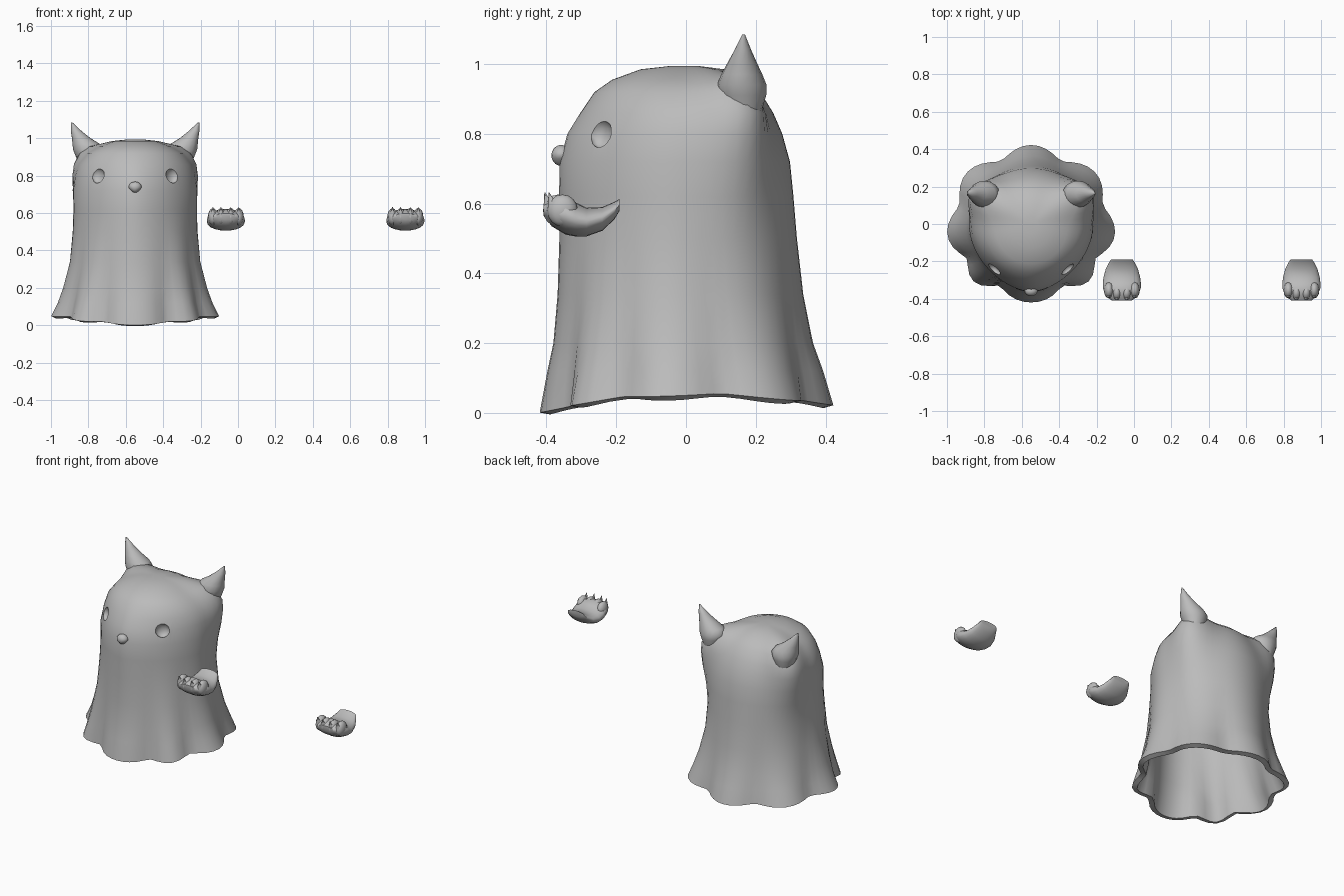
import bpy, bmesh, math
from mathutils import Matrix, Vector

if "Cube" in bpy.data.objects:
    bpy.data.objects.remove(bpy.data.objects["Cube"], do_unlink=True)

grey = bpy.data.materials.new("soft_grey")
grey.use_nodes = True
colour = (0.5, 0.5, 0.5, 1)
grey.diffuse_color = colour
grey.node_tree.nodes["Principled BSDF"].inputs["Base Color"].default_value = colour

CX = -0.55          # sideways position of the ghost
SEG = 64


def smooth(obj, angle):
    bpy.ops.object.select_all(action='DESELECT')
    obj.select_set(True)
    bpy.context.view_layer.objects.active = obj
    bpy.ops.object.shade_smooth_by_angle(angle=math.radians(angle))


def finish(bm, name, angle=60):
    bmesh.ops.recalc_face_normals(bm, faces=bm.faces)
    mesh = bpy.data.meshes.new(name)
    bm.to_mesh(mesh)
    bm.free()
    mesh.materials.append(grey)
    obj = bpy.data.objects.new(name, mesh)
    bpy.context.collection.objects.link(obj)
    smooth(obj, angle)
    return obj


def loft(bm, rings, cap_start=False, cap_end=False):
    loops = [[bm.verts.new(p) for p in ring] for ring in rings]
    n = len(loops[0])
    for a, b in zip(loops, loops[1:]):
        for i in range(n):
            j = (i + 1) % n
            bm.faces.new((a[i], a[j], b[j], b[i]))
    if cap_start:
        bm.faces.new(loops[0])
    if cap_end:
        bm.faces.new(loops[-1])


def ball(bm, centre, size, segments=16, rot=Matrix()):
    m = Matrix.Translation(centre) @ rot @ Matrix.Diagonal((*size, 1))
    return bmesh.ops.create_uvsphere(bm, u_segments=segments, v_segments=segments // 2 + 2,
                                     radius=1, matrix=m)["verts"]


# Sheet body: height, half width, front depth, back depth, fold, ear bulge, front roundness
BODY = [
    (0.04, .418, .385, .388, .034, 0, 2),
    (0.12, .393, .374, .370, .023, 0, 2),
    (0.20, .373, .366, .350, .014, 0, 2),
    (0.34, .344, .362, .330, .006, 0, 1.9),
    (0.50, .332, .361, .316, .002, .004, 1.8),
    (0.62, .329, .364, .308, 0, .022, 1.7),
    (0.72, .328, .362, .298, 0, .046, 1.7),
    (0.80, .316, .340, .276, 0, .070, 1.65),
    (0.86, .296, .303, .250, 0, .089, 1.75),
    (0.92, .248, .262, .213, 0, .104, 1.9),
    (0.955, .190, .212, .170, 0, .102, 2),
    (0.985, .110, .130, .110, 0, .030, 2),
    (0.994, .040, .050, .040, 0, 0, 2),
]


def outline(row, a):
    z, rx, front, back, fold, bulge, power = row
    mid, ry = (back - front) / 2, (back + front) / 2
    c, s = math.cos(a), math.sin(a)
    n = power if s < 0 else 2
    r = (abs(c / rx) ** n + abs(s / ry) ** n) ** (-1 / n)
    # Broad pleats with soft valleys, slightly uneven around the hem
    side = math.atan2(s, abs(c))
    shift = math.radians(8 * abs(c) - 28 * abs(c) * max(0, -s) ** 4)
    pleat = 2 * math.hypot(math.cos(4 * (side + shift)), .25) - 1.05
    r += fold * pleat + bulge * math.exp(-((side - 0.60) / 0.34) ** 2)
    if row is BODY[0]:
        z = .054 - s * s * (.048 if s < 0 else .027) - .005 * pleat
    return Vector((CX + r * c, mid + r * s, z))


bm = bmesh.new()
loft(bm, [[outline(row, i * math.tau / SEG) for i in range(SEG)] for row in BODY], cap_end=True)
body = finish(bm, "sheet_body")
shell = body.modifiers.new("thickness", 'SOLIDIFY')
shell.thickness = 0.03
shell.offset = -1

# Eye sockets cut into the face
bm = bmesh.new()
for side in (-1, 1):
    a = -math.pi / 2 + side * math.radians(43)
    rot = Matrix.Rotation(side * math.radians(42), 4, 'Z')
    ball(bm, outline(BODY[7], a), (.042, .027, .042), 12, rot)
cutter = finish(bm, "eye_cutter")
cutter.hide_render = True
cut = body.modifiers.new("eyes", 'BOOLEAN')
cut.operation = 'DIFFERENCE'
cut.solver = 'EXACT'
cut.object = cutter
bpy.context.view_layer.objects.active = body
for name in ("thickness", "eyes"):
    bpy.ops.object.modifier_apply(modifier=name)
bpy.data.objects.remove(cutter, do_unlink=True)
smooth(body, 40)

# Pointed ears: height, centre x, radius x, centre y, radius y
EAR = [
    (0.86, .250, .050, .165, .050),
    (0.91, .250, .070, .162, .068),
    (0.94, .250, .082, .160, .071),
    (0.97, .262, .073, .160, .059),
    (1.00, .288, .050, .161, .044),
    (1.04, .316, .028, .163, .024),
    (1.085, .340, .004, .165, .004),
]
for side, name in ((-1, "right_ear"), (1, "left_ear")):
    bm = bmesh.new()
    loft(bm, [[(CX + side * (x + rx * math.cos(t)), y + ry * math.sin(t), z)
               for t in (i * math.tau / 16 for i in range(16))]
              for z, x, rx, y, ry in EAR], True, True)
    finish(bm, name)

# Nose, narrowing downward
bm = bmesh.new()
nose = (CX, -.358, .738)
for v in ball(bm, nose, (.035, .028, .030)):
    drop = max(0, nose[2] - v.co.z) / .030
    v.co.x = CX + (v.co.x - CX) * (1 - .4 * drop)
finish(bm, "nose")

# Floating paws: y, bottom, top, half width
PAW = [
    (-.408, .565, .598, .055),
    (-.385, .535, .612, .084),
    (-.345, .511, .622, .101),
    (-.318, .506, .604, .102),
    (-.285, .506, .588, .098),
    (-.240, .522, .590, .086),
    (-.205, .555, .605, .068),
    (-.190, .580, .614, .058),
]


def paw(name, px):
    bm = bmesh.new()
    rings = []
    for y, low, high, w in PAW:
        mid, h = (low + high) / 2, (high - low) / 2
        rings.append([(px + w * math.cos(t), y, mid + h * math.sin(t))
                      for t in (i * math.tau / 20 for i in range(20))])
    loft(bm, rings, True, True)
    # Long plump toes, each with a small claw
    tilt = Matrix.Rotation(math.radians(15), 4, 'X')
    for x, y in ((-.069, -.354), (-.026, -.366), (.026, -.366), (.069, -.354)):
        ball(bm, (px + x, y, .580), (.027, .044, .046), 12)
        bmesh.ops.create_cone(bm, cap_ends=True, segments=8, radius1=.014, radius2=.001,
                              depth=.04,
                              matrix=Matrix.Translation((px + x, y - .034, .613)) @ tilt)
    finish(bm, name, 50)


paw("right_paw", -.065)
paw("left_paw", .895)
